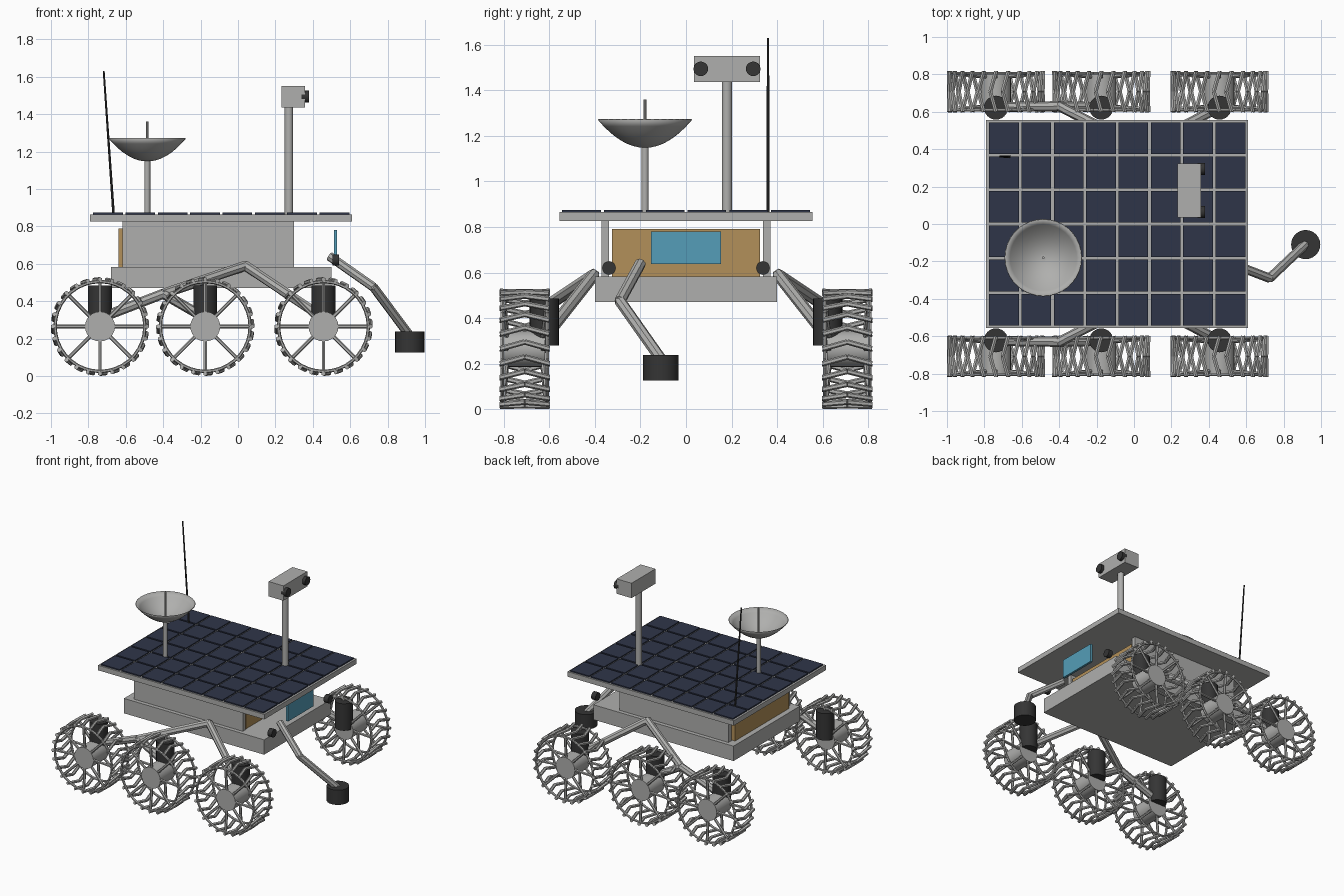
import bpy, bmesh, math
from mathutils import Vector, Matrix

cube = bpy.data.objects.get("Cube")
if cube:
    bpy.data.objects.remove(cube, do_unlink=True)


def material(name, color):
    m = bpy.data.materials.new(name)
    m.use_nodes = True
    m.diffuse_color = (*color, 1)
    for node in m.node_tree.nodes:
        if node.type == 'BSDF_PRINCIPLED':
            node.inputs["Base Color"].default_value = (*color, 1)
    return m


GREY = material("light grey metal", (0.43, 0.43, 0.42))
DARK = material("dark grey", (0.035, 0.035, 0.035))
GOLD = material("gold foil", (0.45, 0.28, 0.10))
BLUE = material("blue panel", (0.09, 0.34, 0.48))
NAVY = material("navy solar cell", (0.028, 0.036, 0.066))


def rod(bm, a, b, r, sides=8, r2=None):
    """Capped cylinder between two points."""
    a, b = Vector(a), Vector(b)
    d = b - a
    turn = d.to_track_quat('Z', 'Y').to_matrix().to_4x4()
    bmesh.ops.create_cone(bm, cap_ends=True, segments=sides, radius1=r,
                          radius2=r if r2 is None else r2, depth=d.length,
                          matrix=Matrix.Translation((a + b) / 2) @ turn)


def path(bm, points, r, sides=8):
    """Chain of rods with rounded joints."""
    for a, b in zip(points, points[1:]):
        rod(bm, a, b, r, sides)
    for p in points[1:-1]:
        bmesh.ops.create_icosphere(bm, subdivisions=1, radius=r,
                                   matrix=Matrix.Translation(p))


def block(bm, lo, hi):
    lo, hi = Vector(lo), Vector(hi)
    bmesh.ops.create_cube(bm, size=1, matrix=Matrix.Translation((lo + hi) / 2)
                          @ Matrix.Diagonal((*(hi - lo), 1)))


def finish(name, bm, mat, smooth=False):
    mesh = bpy.data.meshes.new(name)
    bm.to_mesh(mesh)
    bm.free()
    mesh.materials.append(mat)
    ob = bpy.data.objects.new(name, mesh)
    bpy.context.collection.objects.link(ob)
    if smooth:
        bpy.ops.object.select_all(action='DESELECT')
        ob.select_set(True)
        bpy.context.view_layer.objects.active = ob
        bpy.ops.object.shade_smooth_by_angle(angle=math.radians(35))
    return ob


def make_block(name, lo, hi, mat):
    bm = bmesh.new()
    block(bm, lo, hi)
    return finish(name, bm, mat)


def make_rod(name, a, b, r, mat, sides=20, r2=None):
    bm = bmesh.new()
    rod(bm, a, b, r, sides, r2)
    return finish(name, bm, mat, True)


# Body
make_block("chassis", (-0.68, -0.4, 0.47), (0.5, 0.4, 0.583), GREY)
make_block("foil_box", (-0.64, -0.325, 0.583), (0.295, 0.325, 0.79), GOLD)
for side, s in (("left", 1), ("right", -1)):
    ys = sorted((s * 0.337, s * 0.37))
    make_block(side + "_wall", (-0.617, ys[0], 0.583), (0.3, ys[1], 0.827), GREY)
make_block("front_panel", (0.513, -0.153, 0.637), (0.53, 0.153, 0.78), BLUE)

# Solar deck with its grid of cells
make_block("deck", (-0.79, -0.555, 0.827), (0.61, 0.555, 0.865), GREY)
bm = bmesh.new()
cols, rows, px, py, gap = 8, 6, 0.173, 0.1835, 0.007
for i in range(cols):
    for j in range(rows):
        x, y = -0.782 + i * px, -0.5505 + j * py
        block(bm, (x + gap, y + gap, 0.864), (x + px - gap, y + py - gap, 0.874))
finish("solar_cells", bm, NAVY)

# Camera mast
make_rod("mast", (0.272, 0.18, 0.86), (0.272, 0.18, 1.44), 0.023, GREY, 12)
make_block("camera_head", (0.232, 0.036, 1.437), (0.357, 0.324, 1.55), GREY)
for side, y in (("left", 0.295), ("right", 0.065)):
    make_rod(side + "_camera_lens", (0.34, y, 1.494), (0.38, y, 1.494), 0.032, DARK)
for side, y in (("left", 0.338), ("right", -0.338)):
    make_rod(side + "_hazard_camera", (0.505, y, 0.62), (0.541, y, 0.62), 0.03, DARK)

# Dish antenna, spun from a parabola
DX, DY = -0.485, -0.18
make_rod("dish_pole", (DX, DY, 0.86), (DX, DY, 1.155), 0.016, GREY, 12)
make_rod("dish_feed", (DX, DY, 1.15), (DX, DY, 1.36), 0.007, GREY, 8)
bm = bmesh.new()
verts = [bm.verts.new((0.205 * t / 8, 0, 0.122 * (t / 8) ** 2)) for t in range(9)]
edges = [bm.edges.new(pair) for pair in zip(verts, verts[1:])]
bmesh.ops.spin(bm, geom=verts + edges, cent=(0, 0, 0), axis=(0, 0, 1),
               angle=math.tau, steps=36)
bmesh.ops.remove_doubles(bm, verts=bm.verts, dist=0.0005)
bmesh.ops.recalc_face_normals(bm, faces=bm.faces)
dish = finish("dish", bm, GREY, True)
dish.location = (DX, DY, 1.15)
shell = dish.modifiers.new("thickness", 'SOLIDIFY')
shell.thickness = 0.005
shell.offset = 0

# Whip antenna
make_rod("whip_antenna", (-0.665, 0.36, 0.86), (-0.718, 0.36, 1.63),
         0.007, DARK, 8, 0.005)

# Robot arm with tool
bm = bmesh.new()
path(bm, [(0.49, -0.2, 0.64), (0.725, -0.29, 0.475), (0.915, -0.11, 0.22)], 0.025)
finish("arm", bm, GREY, True)
make_rod("arm_tool", (0.918, -0.11, 0.125), (0.918, -0.11, 0.237), 0.078, DARK, 24)

# Wheel: two rims, spokes on both sides, hub and chevron treads about the y axis
HALF, TREADS, SPOKES = 0.108, 24, 8


def on_wheel(radius, angle, y):
    return Vector((radius * math.cos(angle), y, radius * math.sin(angle)))


bm = bmesh.new()
rod(bm, (0, -0.09, 0), (0, 0.09, 0), 0.08, 24)
for y in (-0.098, 0.098):
    for i in range(36):
        a, step = math.tau * i / 36, math.tau / 36
        rod(bm, on_wheel(0.24, a, y), on_wheel(0.24, a + step, y), 0.009, 6)
    for i in range(SPOKES):
        a = math.tau * i / SPOKES
        rod(bm, on_wheel(0.07, a, y * 0.8), on_wheel(0.24, a, y * 0.95), 0.01, 6)
for i in range(TREADS):
    a = math.tau * i / TREADS
    tip = on_wheel(0.252, a + 0.12, 0)
    for y in (-HALF, HALF):
        rod(bm, on_wheel(0.252, a, y), tip, 0.012, 6)
wheel = finish("wheel_template", bm, GREY, True)
wheel_mesh = wheel.data
bpy.data.objects.remove(wheel)

# Running gear on both sides
WHEEL_X = {"rear": -0.738, "middle": -0.175, "front": 0.457}
for side, s in (("left", 1), ("right", -1)):
    for place, x in WHEEL_X.items():
        ob = bpy.data.objects.new(f"{side}_{place}_wheel", wheel_mesh)
        ob.location = (x, s * 0.708, 0.265)
        bpy.context.collection.objects.link(ob)
        make_rod(f"{side}_{place}_motor", (x, s * 0.622, 0.28),
                 (x, s * 0.622, 0.485), 0.064, DARK, 24)
    ends = {p: (x, s * 0.625, 0.31) for p, x in WHEEL_X.items()}
    apex, joint = (0.04, s * 0.405, 0.59), (-0.4, s * 0.63, 0.44)
    bm = bmesh.new()
    path(bm, [ends["rear"], joint, apex, ends["front"]], 0.027)
    rod(bm, joint, ends["middle"], 0.027)
    finish(side + "_suspension", bm, GREY, True)
